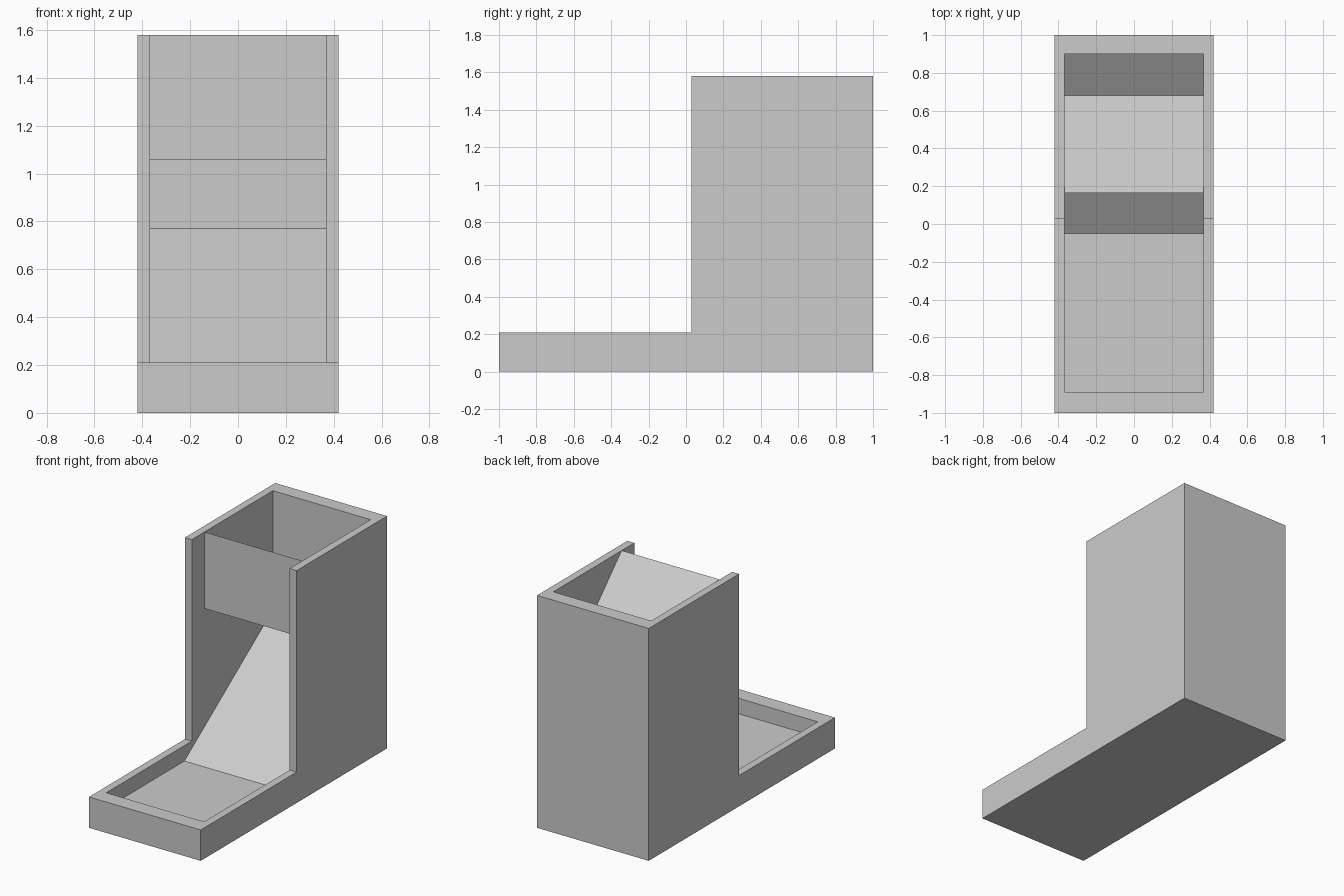
import bpy
import bmesh

if "Cube" in bpy.data.objects:
    bpy.data.objects.remove(bpy.data.objects["Cube"], do_unlink=True)

# Single plain grey material
grey = bpy.data.materials.new("light_grey")
grey.use_nodes = True
colour = (0.6, 0.6, 0.6, 1)
grey.diffuse_color = colour
grey.node_tree.nodes["Principled BSDF"].inputs["Base Color"].default_value = colour


def prism(name, profile, half_width):
    """Extrude a (y, z) side profile across x, centred on x = 0."""
    bm = bmesh.new()
    face = bm.faces.new([bm.verts.new((-half_width, y, z)) for y, z in profile])
    new = bmesh.ops.extrude_face_region(bm, geom=[face])["geom"]
    verts = [v for v in new if isinstance(v, bmesh.types.BMVert)]
    bmesh.ops.translate(bm, verts=verts, vec=(2 * half_width, 0, 0))
    bmesh.ops.recalc_face_normals(bm, faces=bm.faces)
    mesh = bpy.data.meshes.new(name)
    bm.to_mesh(mesh)
    bm.free()
    mesh.materials.append(grey)
    obj = bpy.data.objects.new(name, mesh)
    bpy.context.collection.objects.link(obj)
    return obj


HALF, INNER = 0.42, 0.368
TOP, RIM, FLOOR = 1.58, 0.21, 0.105
STEP = 0.03

# L-shaped outer body: low tray in front, tall hopper behind
body = prism("feeder_body", [(-1, 0), (1, 0), (1, TOP), (STEP, TOP),
                             (STEP, RIM), (-1, RIM)], HALF)

# Cavity with tray floor and sloping chute, open at the top and hopper front
cavity = prism("cavity_cutter", [(-0.89, FLOOR), (-0.05, FLOOR), (0.9, 0.77),
                                 (0.9, TOP + 0.2), (-0.89, TOP + 0.2)], INNER)
cavity.hide_render = True
cut = body.modifiers.new("hollow", "BOOLEAN")
cut.operation = "DIFFERENCE"
cut.solver = "EXACT"
cut.object = cavity
bpy.context.view_layer.objects.active = body
bpy.ops.object.modifier_apply(modifier=cut.name)
bpy.data.objects.remove(cavity, do_unlink=True)

# Wedge baffle: upright front, slope facing the back wall
prism("hopper_baffle", [(0.165, TOP), (0.165, 1.06), (0.68, 1.06)], INNER)
